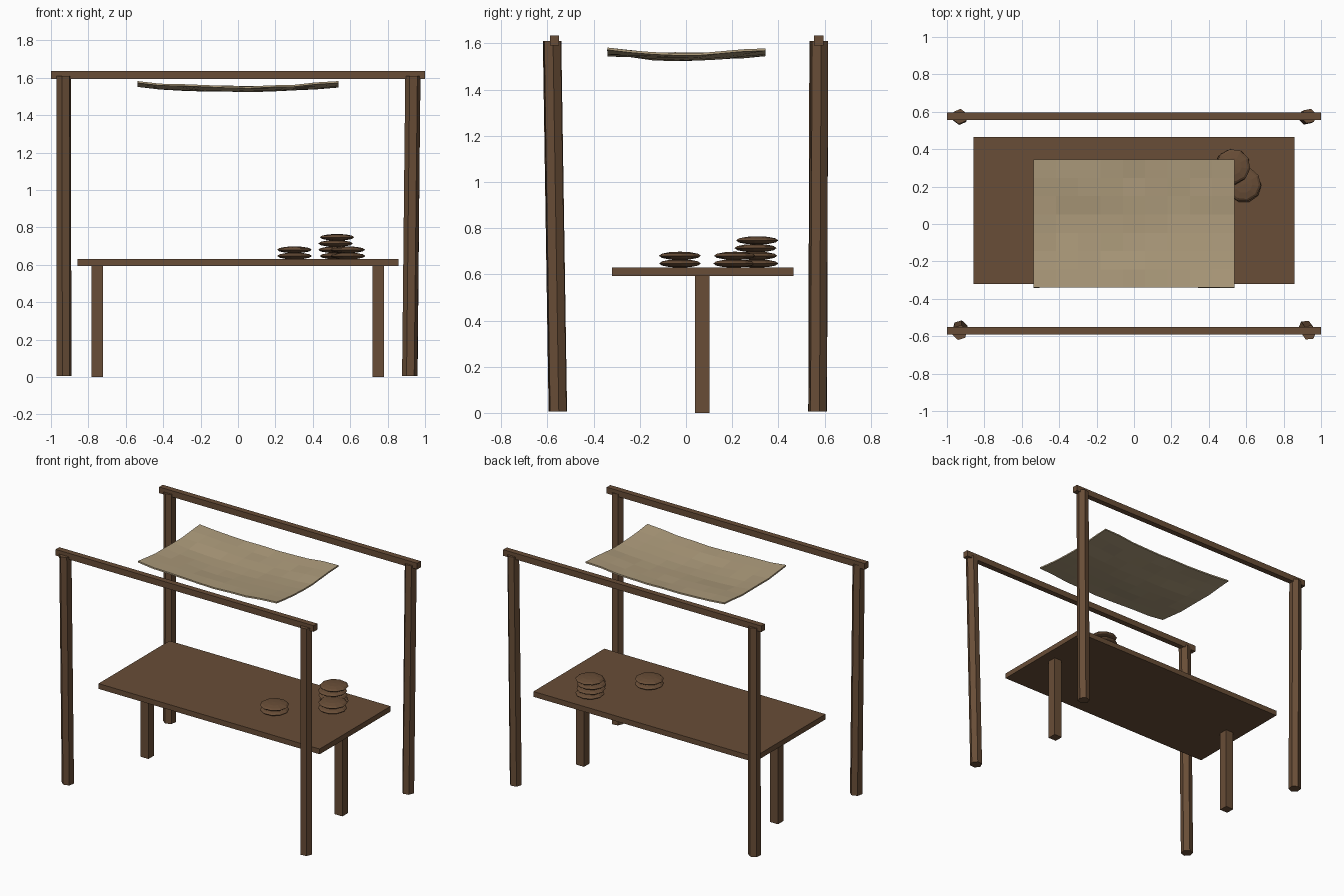
import bpy, bmesh, math, random
from mathutils import Vector

random.seed(4)
cube = bpy.data.objects.get("Cube")
if cube:
    bpy.data.objects.remove(cube)


def material(name, rgb):
    m = bpy.data.materials.new(name)
    m.use_nodes = True
    m.diffuse_color = (*rgb, 1)
    m.node_tree.nodes["Principled BSDF"].inputs["Base Color"].default_value = (*rgb, 1)
    return m


wood = material("brown wood", (0.14, 0.075, 0.038))
cloth = material("tan cloth", (0.42, 0.33, 0.2))


def finish(name, bm, mat):
    bmesh.ops.recalc_face_normals(bm, faces=bm.faces)
    mesh = bpy.data.meshes.new(name)
    bm.to_mesh(mesh)
    bm.free()
    mesh.materials.append(mat)
    obj = bpy.data.objects.new(name, mesh)
    bpy.context.collection.objects.link(obj)
    return obj


def box(name, low, high):
    low, high = Vector(low), Vector(high)
    bm = bmesh.new()
    bmesh.ops.create_cube(bm, size=1)
    bmesh.ops.scale(bm, vec=high - low, verts=bm.verts)
    bmesh.ops.translate(bm, vec=(low + high) / 2, verts=bm.verts)
    return finish(name, bm, wood)


def post(name, foot, head, turn):
    """Rough six-sided pole leaning from foot to head."""
    bm = bmesh.new()
    rings = []
    for (x, y), z, r in ((foot, 0.005, 0.041), (head, 1.61, 0.041)):
        angles = [turn + math.tau * i / 6 for i in range(6)]
        rings.append([bm.verts.new((x + r * math.cos(a), y + r * math.sin(a), z)) for a in angles])
    for i in range(6):
        j = (i + 1) % 6
        bm.faces.new((rings[0][i], rings[0][j], rings[1][j], rings[1][i]))
    for ring in rings:
        bm.faces.new(ring)
    return finish(name, bm, wood)


def bread(name, x, y, z, turn):
    """Flat faceted round loaf."""
    bm = bmesh.new()
    bmesh.ops.create_uvsphere(bm, u_segments=10, v_segments=6, radius=1)
    bmesh.ops.scale(bm, vec=(0.093, 0.093, 0.018), verts=bm.verts)
    obj = finish(name, bm, wood)
    obj.location = (x, y, z)
    obj.rotation_euler.z = turn
    return obj


# Frame: four leaning posts and two beams
post("front_right_post", (-0.93, -0.555), (-0.932, -0.58), 0.3)
post("front_left_post", (0.918, -0.555), (0.935, -0.58), 0.1)
post("back_right_post", (-0.93, 0.57), (-0.932, 0.575), 0.4)
post("back_left_post", (0.92, 0.57), (0.935, 0.577), 0.2)
for name, y in (("front_beam", -0.57), ("back_beam", 0.575)):
    box(name, (-1, y - 0.02, 1.592), (1, y + 0.02, 1.635))

# Table: top and two central legs
box("table_top", (-0.857, -0.32, 0.593), (0.857, 0.465, 0.63))
for name, x in (("right_leg", -0.753), ("left_leg", 0.75)):
    box(name, (x - 0.031, 0.04, 0), (x + 0.031, 0.102, 0.593))

# Round loaves in piles
for pile, x, y, count in (("single", 0.305, -0.022, 2), ("tall", 0.525, 0.305, 4), ("low", 0.585, 0.21, 2)):
    for i in range(count):
        bread(f"{pile}_pile_loaf_{i + 1}", x + random.uniform(-0.005, 0.005),
              y + random.uniform(-0.005, 0.005), 0.647 + i * 0.0333, random.random())

# Sagging cloth canopy
bm = bmesh.new()
bmesh.ops.create_grid(bm, x_segments=9, y_segments=7, size=1)
for v in bm.verts:
    u, w = v.co.x, v.co.y
    z = 1.532 + 0.024 * abs(u) ** 1.5 + 0.023 * abs(w) ** 1.3 + random.uniform(-0.004, 0.004)
    v.co = (u * 0.537, 0.002 + w * 0.342, z)
canopy = finish("canopy", bm, cloth)
if canopy.data.polygons[0].normal.z < 0:
    canopy.data.flip_normals()
solid = canopy.modifiers.new("thickness", 'SOLIDIFY')
solid.thickness = 0.01
solid.offset = -1
